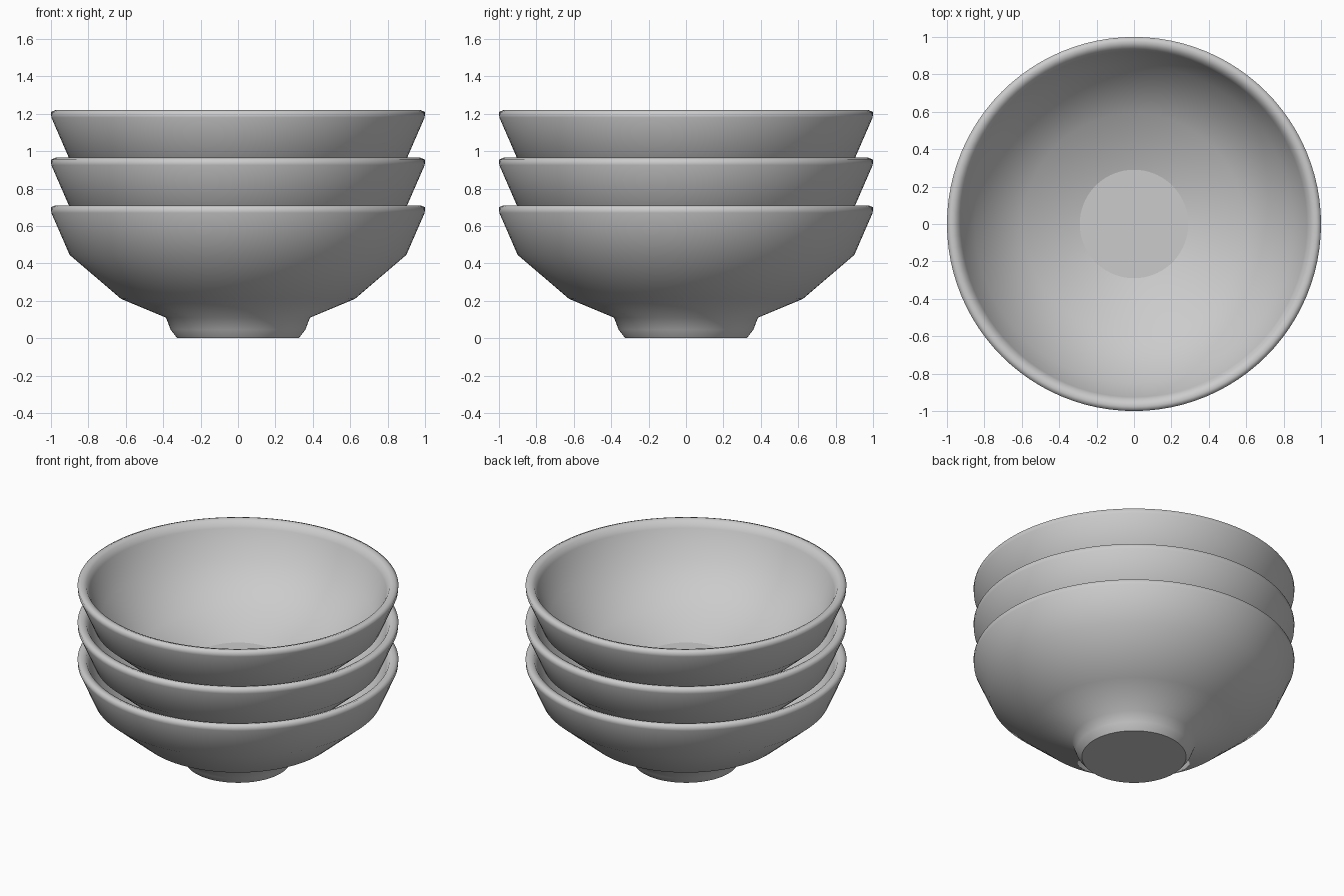
import bpy, bmesh
from math import cos, sin, tau

if "Cube" in bpy.data.objects:
    bpy.data.objects.remove(bpy.data.objects["Cube"])

SEGMENTS = 96
COUNT = 3
SPACING = 0.255

# (radius, height) from the foot, up the outside, over the rim, down to the floor
PROFILE = [
    (0.325, 0.0), (0.36, 0.045), (0.385, 0.11),
    (0.625, 0.21), (0.90, 0.445),
    (0.998, 0.67), (1.0, 0.70), (0.975, 0.71), (0.945, 0.70), (0.925, 0.66),
    (0.85, 0.475), (0.59, 0.26), (0.29, 0.168),
]


def bowl_mesh():
    bm = bmesh.new()
    rings = [[bm.verts.new((r * cos(tau * i / SEGMENTS), r * sin(tau * i / SEGMENTS), z))
              for i in range(SEGMENTS)] for r, z in PROFILE]
    # Smooth walls
    for a, b in zip(rings, rings[1:]):
        for i in range(SEGMENTS):
            j = (i + 1) % SEGMENTS
            bm.faces.new((a[i], a[j], b[j], b[i])).smooth = True
    # Flat underside and flat inner floor, with crisp borders
    caps = [bm.faces.new(rings[0][::-1]), bm.faces.new(rings[-1])]
    for cap in caps:
        cap.smooth = False
        for edge in cap.edges:
            edge.smooth = False
    mesh = bpy.data.meshes.new("bowl")
    bm.to_mesh(mesh)
    bm.free()
    return mesh


# Stack of identical bowls
mesh = bowl_mesh()
for n, name in enumerate(("bottom_bowl", "middle_bowl", "top_bowl")):
    bowl = bpy.data.objects.new(name, mesh)
    bowl.location.z = n * SPACING
    bpy.context.collection.objects.link(bowl)
